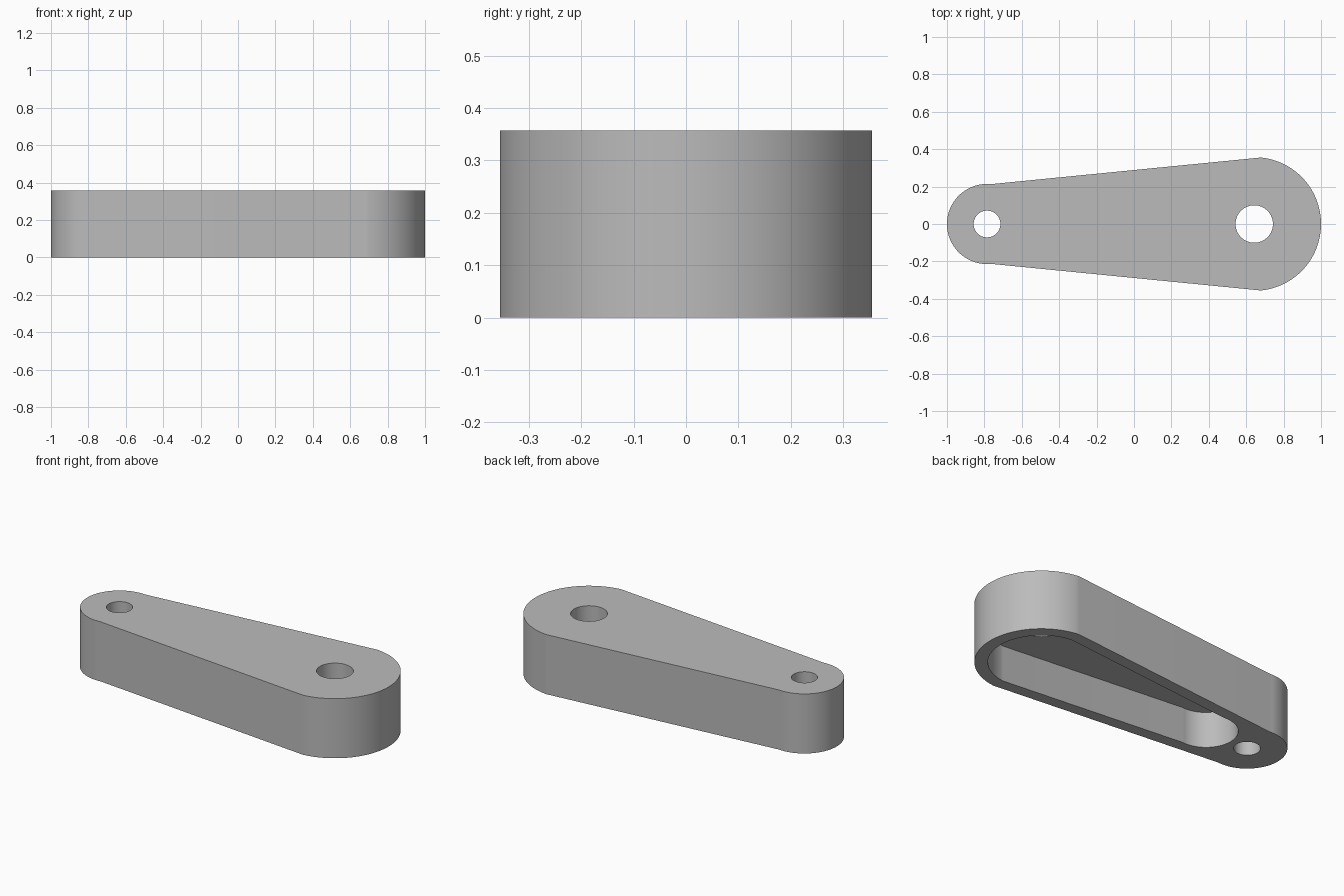
import bpy
import bmesh
from math import asin, cos, sin, pi, radians

cube = bpy.data.objects.get("Cube")
if cube:
    bpy.data.objects.remove(cube, do_unlink=True)

UNIT = 2 / 28            # arm is 28 modules long
BIG_X, SMALL_X = 9 * UNIT, -11 * UNIT
HEIGHT = 5 * UNIT

grey = bpy.data.materials.new("plain grey")
grey.use_nodes = True
colour = (0.5, 0.5, 0.5, 1)
grey.diffuse_color = colour
grey.node_tree.nodes["Principled BSDF"].inputs["Base Color"].default_value = colour


def arc(x, radius, start, end, steps=48):
    angles = [start + (end - start) * i / steps for i in range(steps + 1)]
    return [(x + radius * cos(a), radius * sin(a)) for a in angles]


def tapered_outline(x1, r1, x2, r2):
    """Two round ends joined by their common tangents."""
    tangent = pi / 2 - asin((r1 - r2) / (x1 - x2))
    return arc(x1, r1, -tangent, tangent) + arc(x2, r2, tangent, 2 * pi - tangent)


def prism(name, outline, bottom, top):
    bm = bmesh.new()
    face = bm.faces.new([bm.verts.new((x, y, bottom)) for x, y in outline])
    solid = bmesh.ops.extrude_face_region(bm, geom=[face])
    verts = [v for v in solid["geom"] if isinstance(v, bmesh.types.BMVert)]
    bmesh.ops.translate(bm, verts=verts, vec=(0, 0, top - bottom))
    bmesh.ops.recalc_face_normals(bm, faces=bm.faces)
    mesh = bpy.data.meshes.new(name)
    bm.to_mesh(mesh)
    bm.free()
    mesh.materials.append(grey)
    obj = bpy.data.objects.new(name, mesh)
    bpy.context.collection.objects.link(obj)
    return obj


# Tapered arm body
arm = prism("link_arm", tapered_outline(BIG_X, 5 * UNIT, SMALL_X, 3 * UNIT), 0, HEIGHT)

# Underside pocket and the two pivot holes
pocket = tapered_outline(BIG_X, 4 * UNIT, -7 * UNIT, 2.4 * UNIT)
cutters = [
    prism("pocket_cutter", pocket, -0.1, 3 * UNIT),
    prism("large_hole_cutter", arc(BIG_X, 1.4 * UNIT, 0, 2 * pi, 64)[:-1], -0.2, HEIGHT + 0.1),
    prism("small_hole_cutter", arc(SMALL_X, UNIT, 0, 2 * pi, 64)[:-1], -0.2, HEIGHT + 0.1),
]

bpy.ops.object.select_all(action="DESELECT")
arm.select_set(True)
bpy.context.view_layer.objects.active = arm
for cutter in cutters:
    cutter.hide_render = True
    cut = arm.modifiers.new(cutter.name, "BOOLEAN")
    cut.operation = "DIFFERENCE"
    cut.solver = "EXACT"
    cut.object = cutter
    bpy.ops.object.modifier_apply(modifier=cut.name)
    bpy.data.objects.remove(cutter, do_unlink=True)

bpy.ops.object.shade_smooth_by_angle(angle=radians(30))
